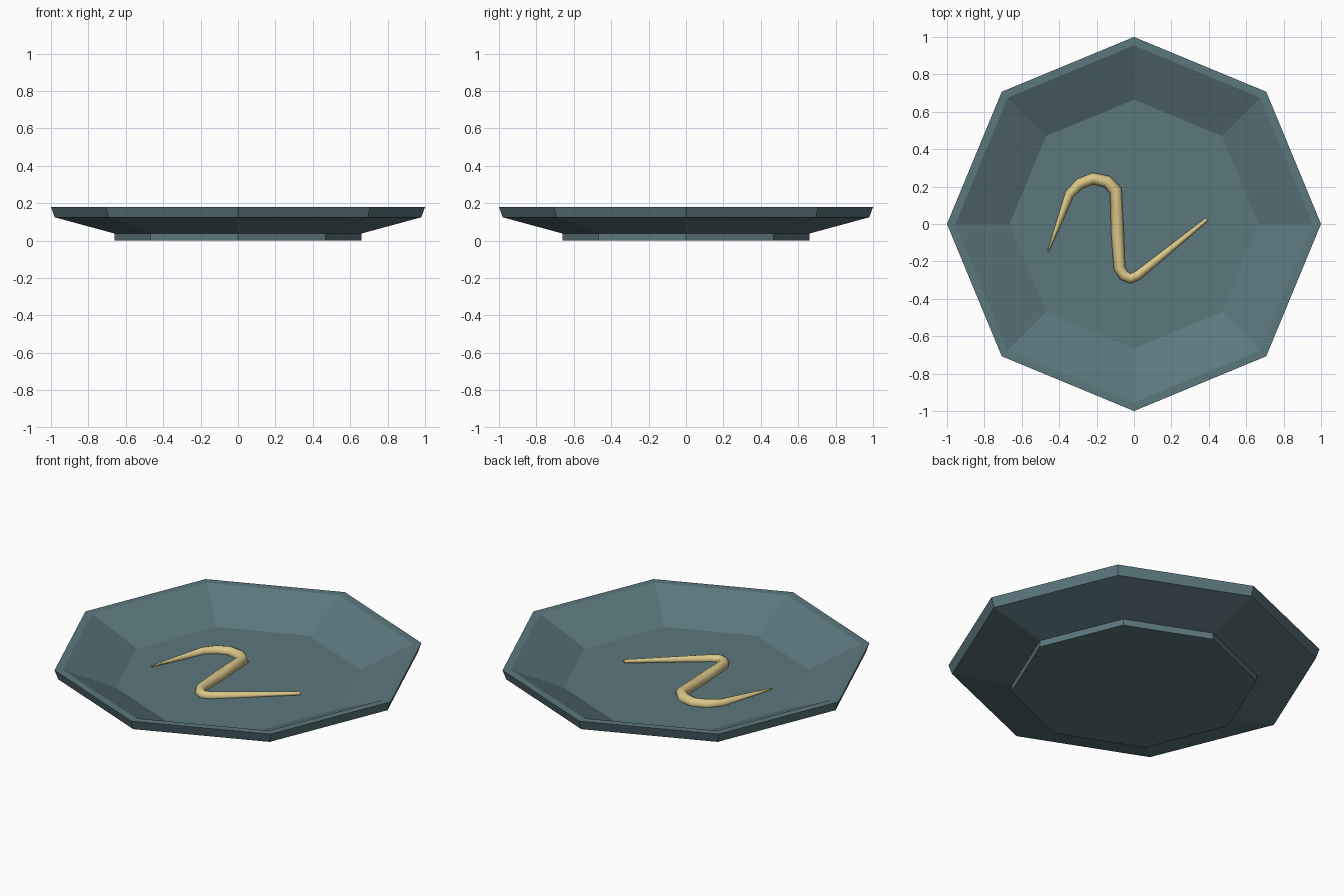
import bpy, bmesh, math

if "Cube" in bpy.data.objects:
    bpy.data.objects.remove(bpy.data.objects["Cube"])


def material(name, colour):
    m = bpy.data.materials.new(name)
    m.diffuse_color = (*colour, 1)
    m.use_nodes = True
    m.node_tree.nodes["Principled BSDF"].inputs["Base Color"].default_value = m.diffuse_color
    return m


slate = material("slate teal", (0.105, 0.185, 0.205))
straw = material("straw yellow", (0.70, 0.57, 0.25))

# Plate: octagonal rings swept from the underside out over the rim to the floor
profile = [(0.66, 0), (0.66, 0.038), (0.98, 0.125), (1.0, 0.18),
           (0.955, 0.18), (0.665, 0.05)]
SIDES = 8
bm = bmesh.new()
rings = []
for r, z in profile:
    rings.append([bm.verts.new((r * math.cos(math.tau * i / SIDES),
                                r * math.sin(math.tau * i / SIDES), z))
                  for i in range(SIDES)])
for a, b in zip(rings, rings[1:]):
    for i in range(SIDES):
        j = (i + 1) % SIDES
        bm.faces.new((a[i], a[j], b[j], b[i]))
bm.faces.new(rings[0][::-1])
bm.faces.new(rings[-1])
mesh = bpy.data.meshes.new("plate")
bm.to_mesh(mesh)
bm.free()
mesh.materials.append(slate)
plate = bpy.data.objects.new("plate", mesh)
bpy.context.collection.objects.link(plate)

# Noodle: tapered bent tube lying half sunk in the plate floor (x, y, radius)
path = [(-0.46, -0.15, 0.004), (-0.345, 0.16, 0.025), (-0.29, 0.215, 0.029),
        (-0.22, 0.243, 0.031), (-0.145, 0.227, 0.033), (-0.098, 0.18, 0.034),
        (-0.088, -0.05, 0.034), (-0.078, -0.235, 0.031), (-0.055, -0.275, 0.029),
        (-0.02, -0.292, 0.027), (0.02, -0.275, 0.025), (0.39, 0.025, 0.010)]
curve = bpy.data.curves.new("noodle", 'CURVE')
curve.dimensions = '3D'
curve.bevel_depth = 1.0
curve.bevel_resolution = 2
curve.use_fill_caps = True
spline = curve.splines.new('POLY')
spline.points.add(len(path) - 1)
for p, (x, y, r) in zip(spline.points, path):
    p.co = (x, y, 0.058, 1)
    p.radius = r
spline.use_smooth = True
curve.materials.append(straw)
noodle = bpy.data.objects.new("noodle", curve)
bpy.context.collection.objects.link(noodle)
